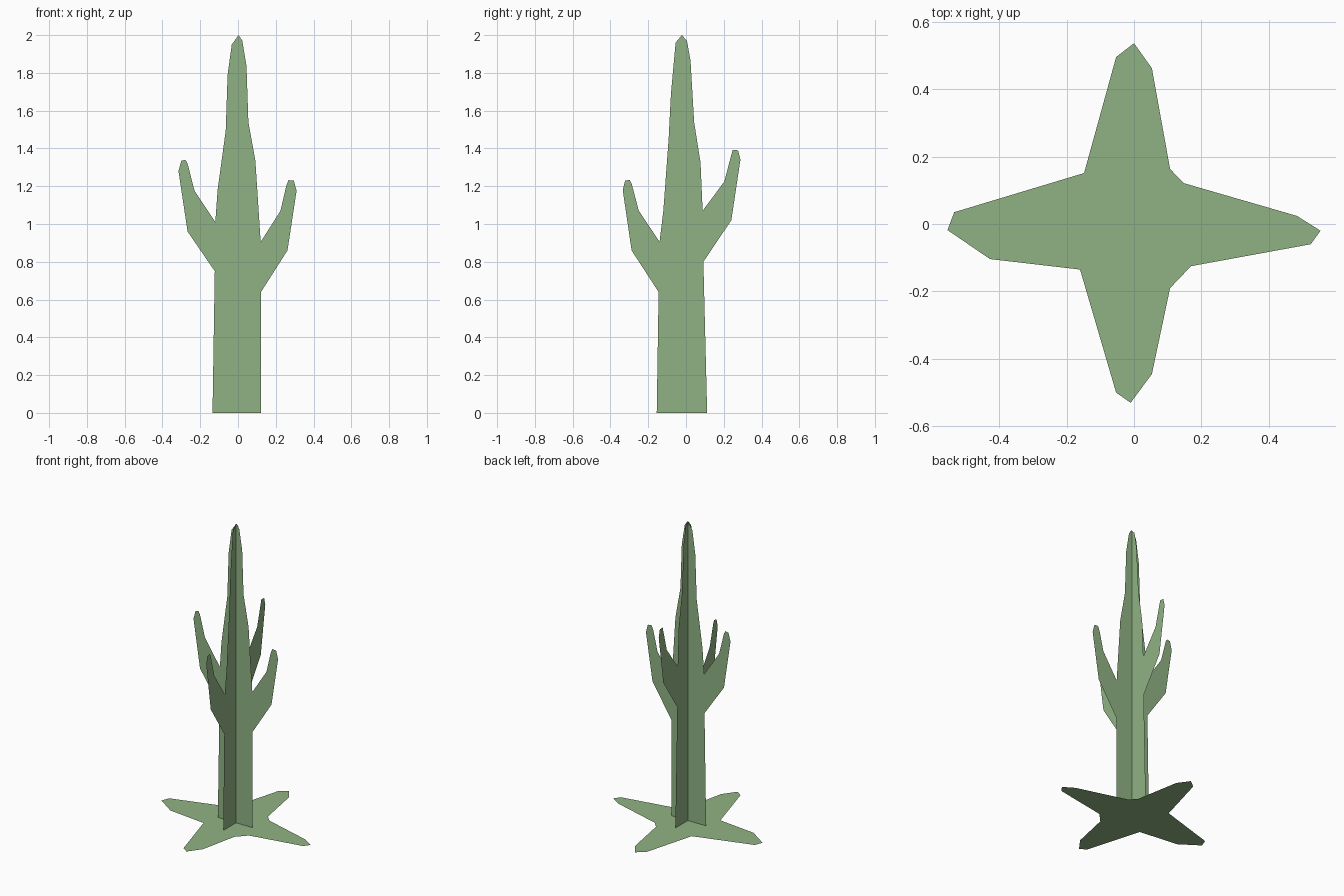
import bpy
import bmesh

green = bpy.data.materials.new("cactus_green")
green.diffuse_color = (0.28, 0.45, 0.23, 1)


def flat_panel(name, outline, place):
    """Thin card: one flat outline placed in 3D, then triangulated."""
    bm = bmesh.new()
    bm.faces.new([bm.verts.new(place(u, v)) for u, v in outline])
    bm.normal_update()
    bmesh.ops.triangulate(bm, faces=bm.faces[:], ngon_method='EAR_CLIP')
    mesh = bpy.data.meshes.new(name)
    bm.to_mesh(mesh)
    bm.free()
    mesh.materials.append(green)
    obj = bpy.data.objects.new(name, mesh)
    bpy.context.collection.objects.link(obj)


# Left-right cactus card (x, z)
front = [(-.135, 0), (.122, 0), (.122, .64), (.262, .86), (.31, 1.175),
         (.296, 1.23), (.267, 1.232), (.255, 1.2), (.225, 1.07), (.12, .905),
         (.092, 1.335), (.055, 1.54), (.045, 1.835), (.023, 1.97), (.003, 2),
         (-.033, 1.95), (-.055, 1.79), (-.065, 1.495), (-.108, 1.18),
         (-.12, 1.01), (-.23, 1.175), (-.267, 1.32), (-.278, 1.34),
         (-.3, 1.335), (-.315, 1.28), (-.267, .96), (-.123, .75)]
flat_panel("cactus_card_wide", front, lambda u, v: (u, -.02, v))

# Front-back cactus card (y, z)
side = [(-.155, 0), (.112, 0), (.092, .8), (.24, 1.02), (.288, 1.34),
        (.276, 1.39), (.247, 1.392), (.237, 1.355), (.203, 1.225), (.088, 1.07),
        (.077, 1.325), (.043, 1.54), (.024, 1.865), (.005, 1.97), (-.022, 2),
        (-.055, 1.96), (-.08, 1.685), (-.092, 1.45), (-.12, 1.07),
        (-.14, .905), (-.25, 1.07), (-.288, 1.215), (-.298, 1.233),
        (-.322, 1.23), (-.335, 1.18), (-.288, .86), (-.145, .64)]
flat_panel("cactus_card_deep", side, lambda u, v: (0, u, v))

# Star-shaped foot lying on the ground (x, y)
foot = [(0, .536), (.053, .462), (.107, .163), (.148, .121), (.483, .024),
        (.553, -.02), (.524, -.06), (.169, -.125), (.107, -.19),
        (.053, -.445), (-.01, -.53), (-.053, -.5), (-.16, -.135),
        (-.427, -.104), (-.553, -.018), (-.533, .035), (-.148, .151),
        (-.053, .495)]
flat_panel("ground_foot", foot[::-1], lambda u, v: (u, v, 0))
